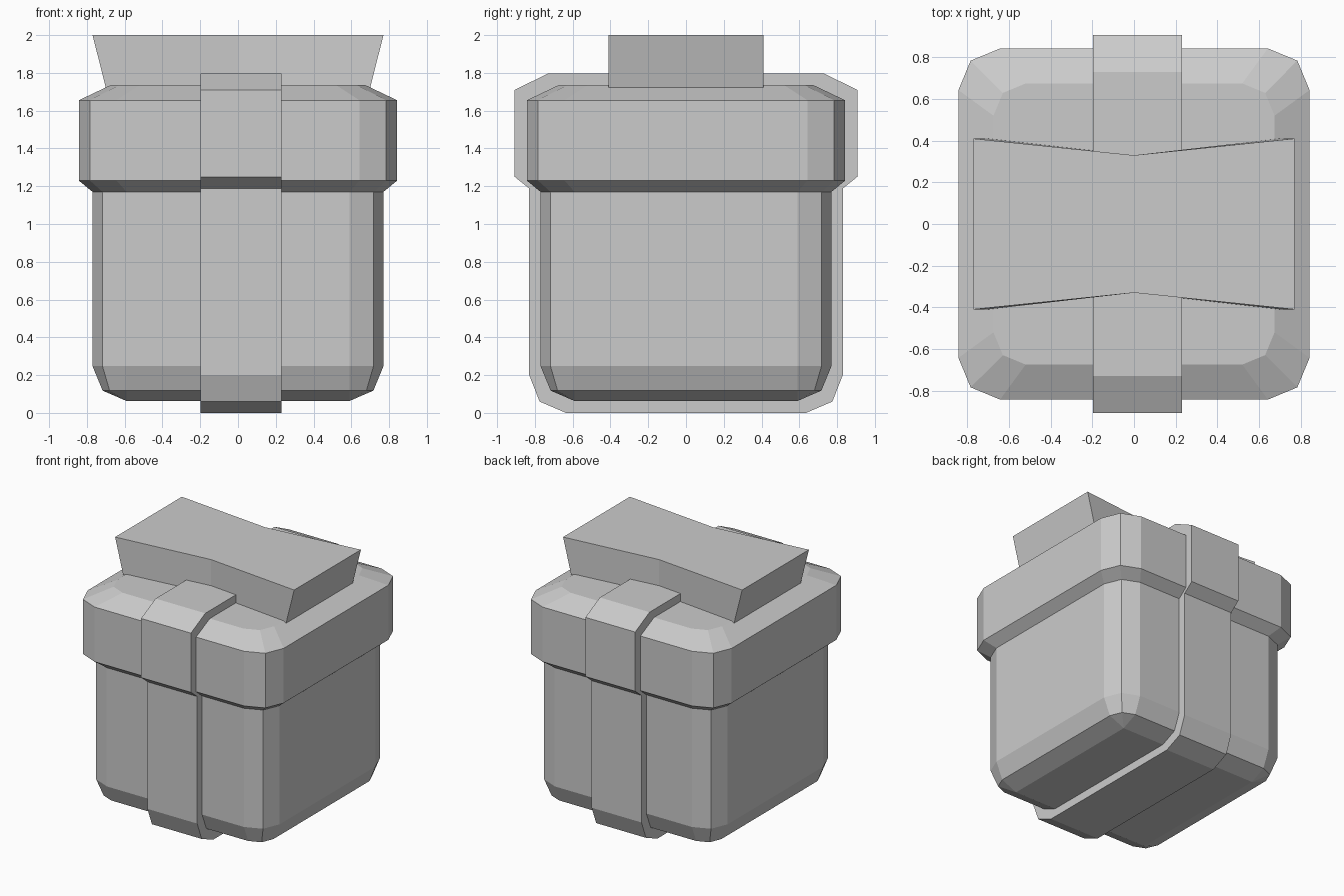
import bpy, bmesh

if "Cube" in bpy.data.objects:
    bpy.data.objects.remove(bpy.data.objects["Cube"])


def loft(name, rings):
    """Skin equal-length closed rings and cap both ends."""
    bm = bmesh.new()
    loops = [[bm.verts.new(p) for p in ring] for ring in rings]
    n = len(loops[0])
    for a, b in zip(loops, loops[1:]):
        for i in range(n):
            j = (i + 1) % n
            bm.faces.new((a[i], a[j], b[j], b[i]))
    bm.faces.new(loops[0][::-1])
    bm.faces.new(loops[-1])
    bmesh.ops.remove_doubles(bm, verts=bm.verts, dist=0.0005)
    bmesh.ops.recalc_face_normals(bm, faces=bm.faces)
    mesh = bpy.data.meshes.new(name)
    bm.to_mesh(mesh)
    bm.free()
    obj = bpy.data.objects.new(name, mesh)
    bpy.context.collection.objects.link(obj)
    return obj


def rounded_square(h, r, z):
    """Square of half-size h, each corner cut by a two-segment round of radius r."""
    m = h - 0.293 * r
    pts = [(h, h - r), (m, m), (h - r, h)]
    ring = []
    for _ in range(4):
        ring += [(x, y, z) for x, y in pts]
        pts = [(-y, x) for x, y in pts]
    return ring


# Box body with rounded bottom
loft("box_body", [rounded_square(*s) for s in (
    (0.59, 0, 0.063), (0.717, 0.127, 0.118), (0.77, 0.18, 0.247), (0.77, 0.18, 1.18))])

# Overhanging lid with chamfered rims
loft("box_lid", [rounded_square(*s) for s in (
    (0.77, 0.18, 1.17), (0.843, 0.2, 1.23), (0.843, 0.2, 1.655), (0.675, 0.155, 1.735))])

# Ribbon band wrapped front to back
half = [(0.635, 0), (0.775, 0.06), (0.83, 0.2), (0.83, 1.188),
        (0.907, 1.25), (0.907, 1.71), (0.73, 1.797)]
profile = half + [(-y, z) for y, z in reversed(half)]
loft("ribbon", [[(x, y, z) for y, z in profile] for x in (-0.198, 0.23)])

# Bow block: pinched in the middle, flared towards the top
loft("bow", [[(-w, -0.41, z), (0, -0.33, z), (w, -0.41, z),
              (w, 0.41, z), (0, 0.33, z), (-w, 0.41, z)]
             for w, z in ((0.70, 1.722), (0.77, 2.0))])
